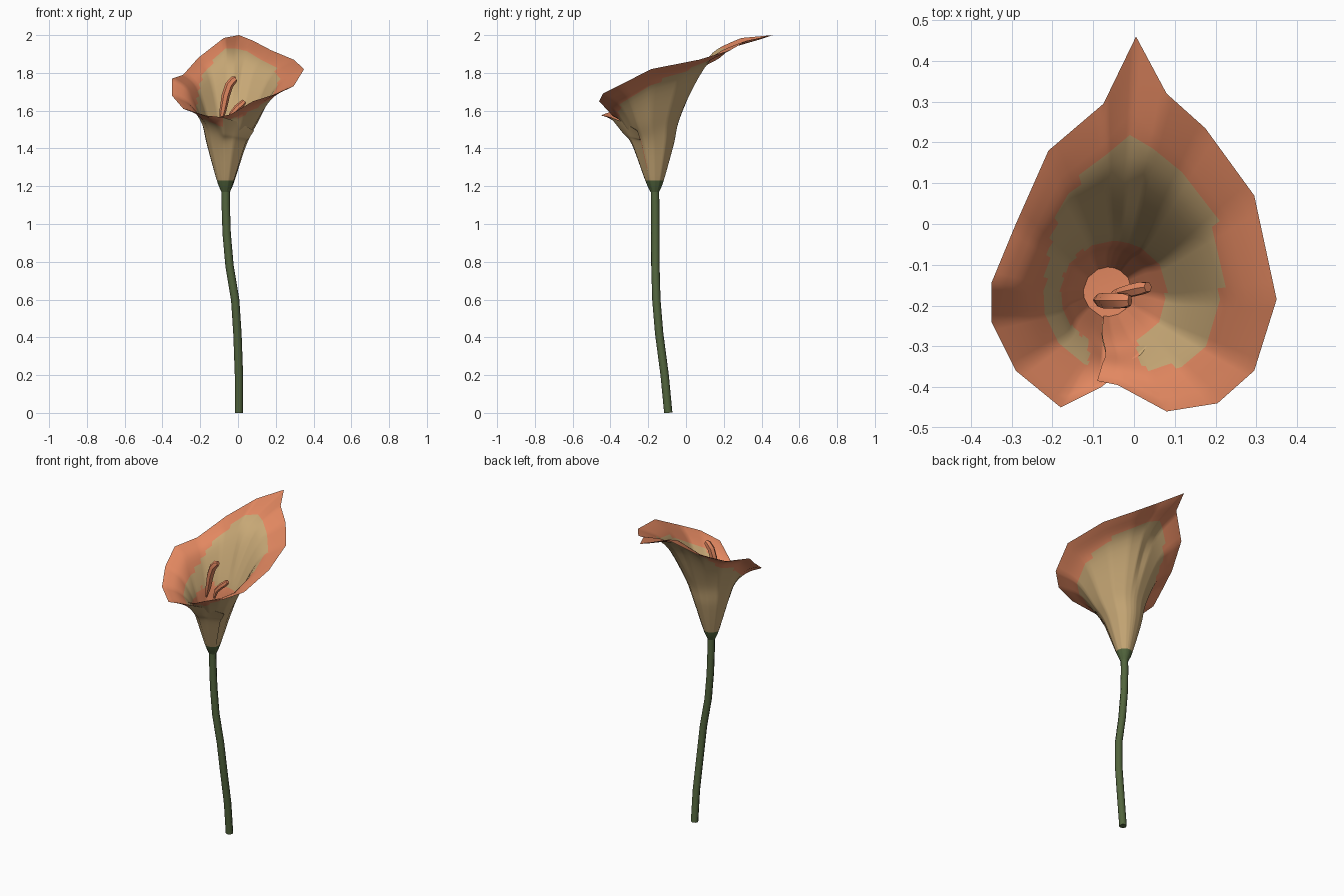
import bpy, bmesh, math
from mathutils import Vector

if "Cube" in bpy.data.objects:
    bpy.data.objects.remove(bpy.data.objects["Cube"])


def material(name, rgb):
    m = bpy.data.materials.new(name)
    m.diffuse_color = (*rgb, 1)
    m.use_nodes = True
    m.node_tree.nodes["Principled BSDF"].inputs["Base Color"].default_value = m.diffuse_color
    return m


GREEN = material("stem green", (0.085, 0.13, 0.047))
TAN = material("petal tan", (0.57, 0.39, 0.18))
ORANGE = material("petal orange", (0.76, 0.245, 0.118))


def finish(name, bm, mats, angle=50):
    me = bpy.data.meshes.new(name)
    bm.to_mesh(me)
    bm.free()
    ob = bpy.data.objects.new(name, me)
    bpy.context.collection.objects.link(ob)
    for m in mats:
        me.materials.append(m)
    bpy.ops.object.select_all(action='DESELECT')
    ob.select_set(True)
    bpy.context.view_layer.objects.active = ob
    bpy.ops.object.shade_smooth_by_angle(angle=math.radians(angle))
    return ob


def tube(name, path, radii, mat, sides=8):
    """Capped tube along a path of points."""
    bm = bmesh.new()
    pts = [Vector(p) for p in path]
    rings = []
    for i, p in enumerate(pts):
        t = (pts[min(i + 1, len(pts) - 1)] - pts[max(i - 1, 0)]).normalized()
        u = Vector((0, 1, 0)).cross(t).normalized()
        v = t.cross(u)
        ring = []
        for k in range(sides):
            a = 2 * math.pi * k / sides
            q = p + radii[i] * (u * math.cos(a) + v * math.sin(a))
            q.z = max(q.z, 0)
            ring.append(bm.verts.new(q))
        rings.append(ring)
    for a, b in zip(rings, rings[1:]):
        for k in range(sides):
            n = (k + 1) % sides
            bm.faces.new((a[k], a[n], b[n], b[k]))
    bm.faces.new(rings[0][::-1])
    bm.faces.new(rings[-1])
    return finish(name, bm, [mat])


# Stem
tube("stem", [(0.005, -0.094, 0), (0.005, -0.113, 0.2), (-0.003, -0.142, 0.42),
              (-0.015, -0.157, 0.6), (-0.045, -0.162, 0.78), (-0.06, -0.162, 0.95),
              (-0.065, -0.163, 1.1), (-0.065, -0.165, 1.2)],
     [0.022] * 8, GREEN)

# Two stalks inside the throat
tube("large_stamen", [(-0.095, -0.186, 1.53), (-0.08, -0.187, 1.6), (-0.065, -0.188, 1.68),
                      (-0.047, -0.188, 1.735), (-0.022, -0.188, 1.765), (-0.01, -0.188, 1.77)],
     [0.006, 0.018, 0.022, 0.022, 0.02, 0.014], ORANGE, 6)
tube("small_stamen", [(-0.05, -0.172, 1.53), (-0.035, -0.17, 1.58), (-0.005, -0.163, 1.615),
                      (0.02, -0.157, 1.635), (0.034, -0.155, 1.65)],
     [0.008, 0.014, 0.017, 0.017, 0.013], ORANGE, 6)

# Petal: one sheet wrapped into a funnel, its left end overlapping in front
RIM = [(-0.09, -0.385, 1.57), (-0.04, -0.395, 1.58), (0.08, -0.46, 1.65), (0.205, -0.44, 1.69),
       (0.295, -0.36, 1.73), (0.35, -0.185, 1.82), (0.295, 0.07, 1.87), (0.175, 0.235, 1.92),
       (0.08, 0.32, 1.97), (0.005, 0.46, 2.0), (-0.075, 0.295, 1.985), (-0.21, 0.18, 1.88),
       (-0.29, 0.0, 1.79), (-0.35, -0.145, 1.77), (-0.35, -0.24, 1.68), (-0.29, -0.36, 1.61),
       (-0.18, -0.45, 1.575), (-0.08, -0.40, 1.565), (0.0, -0.335, 1.54), (0.085, -0.26, 1.495)]
RIM = [Vector(p) for p in RIM]
CX, CY = -0.05, -0.17
FLAP = len(RIM) - 3      # columns from here on lie outside the other end
TIP = 9
SUB = 6


def column(i):
    """Control points from the stem up to the rim."""
    rim = RIM[i]
    a = math.atan2(rim.y - CY, rim.x - CX)
    c, s = math.cos(a), math.sin(a)
    out = 0.012 if i >= FLAP else 0
    lv = [Vector((x + (r + o) * c, y + (r + o) * s, z)) for x, y, z, r, o in
          ((-0.065, -0.165, 1.17, 0.023, 0), (-0.065, -0.165, 1.23, 0.047, out / 3),
           (-0.06, -0.17, 1.42, 0.105, out))]
    if i >= FLAP:
        lv += [lv[2].lerp(rim, 0.4), lv[2].lerp(rim, 0.75)]
    else:
        r = 0.137 if i < 4 else 0.15
        p = Vector((-0.045 + r * c, -0.18 + (r + 0.005) * s, 1.54 + 0.04 * s))
        # the tip is drawn out only at the rim
        end = (RIM[i - 1] + RIM[i + 1]) / 2 if i == TIP else rim
        q = p.lerp(end, 0.45)
        q.z = p.z + (end.z - p.z) * (0.7 + 0.03 * s)
        lv += [p, q]
    return lv + [rim]


def smooth(pts):
    """Catmull-Rom through the control points."""
    e = [2 * pts[0] - pts[1]] + pts + [2 * pts[-1] - pts[-2]]
    res = []
    for i in range(len(pts) - 1):
        a, b, c, d = e[i:i + 4]
        for k in range(SUB):
            t = k / SUB
            res.append(0.5 * (2 * b + (c - a) * t + (2 * a - 5 * b + 4 * c - d) * t * t
                              + (3 * b - a - 3 * c + d) * t ** 3))
    return res + [pts[-1].copy()]


def dist(p):
    return math.hypot(p.x - CX, p.y - CY)


base = [smooth(column(i)) for i in range(len(RIM))]
cols = []
for a, b in zip(base, base[1:]):
    cols += [[p.lerp(q, k / SUB) for p, q in zip(a, b)] for k in range(SUB)]
cols.append(base[-1])


def sheet(name, inside):
    bm = bmesh.new()
    grid = []
    for col in cols:
        line = []
        for j, p in enumerate(col):
            q = p.copy()
            if inside and j < len(col) - 1:
                r = Vector((CX - p.x, CY - p.y, 0)).normalized()
                q += r * 0.004 + Vector((0, 0, 0.003))
            line.append(bm.verts.new(q))
        grid.append(line[SUB + 2:] if inside else line)
    if inside:                                          # throat floor
        mid = bm.verts.new((-0.063, -0.166, 1.285))
        for a, b in zip(grid[:FLAP * SUB], grid[1:]):
            bm.faces.new((a[0], b[0], mid)).material_index = 2
    for i in range(len(grid) - 1):
        rim = min(dist(cols[i][-1]), 0.5)
        for j in range(len(grid[i]) - 1):
            vs = (grid[i][j], grid[i + 1][j], grid[i + 1][j + 1], grid[i][j + 1])
            f = bm.faces.new(vs[::-1] if inside else vs)
            m = f.calc_center_median()
            d = dist(m)
            c, s = (m.x - CX) / d, (m.y - CY) / d
            edge = (0.62 + 0.05 * c + 0.11 * max(s, 0)) * rim
            orange = d > max(0.17 if inside else 0.19, edge)   # rim band
            if inside:                                  # throat and front seam
                orange |= d < 0.13 or (m.y < -0.2 and -0.11 < m.x < 0.01)
            elif i >= FLAP * SUB:                       # overlap is plain outside
                orange = d > 0.24
            f.material_index = 0 if m.z < 1.225 else 2 if orange else 1
    return finish(name, bm, [GREEN, TAN, ORANGE], 60)


sheet("petal_outside", False)
sheet("petal_inside", True)
